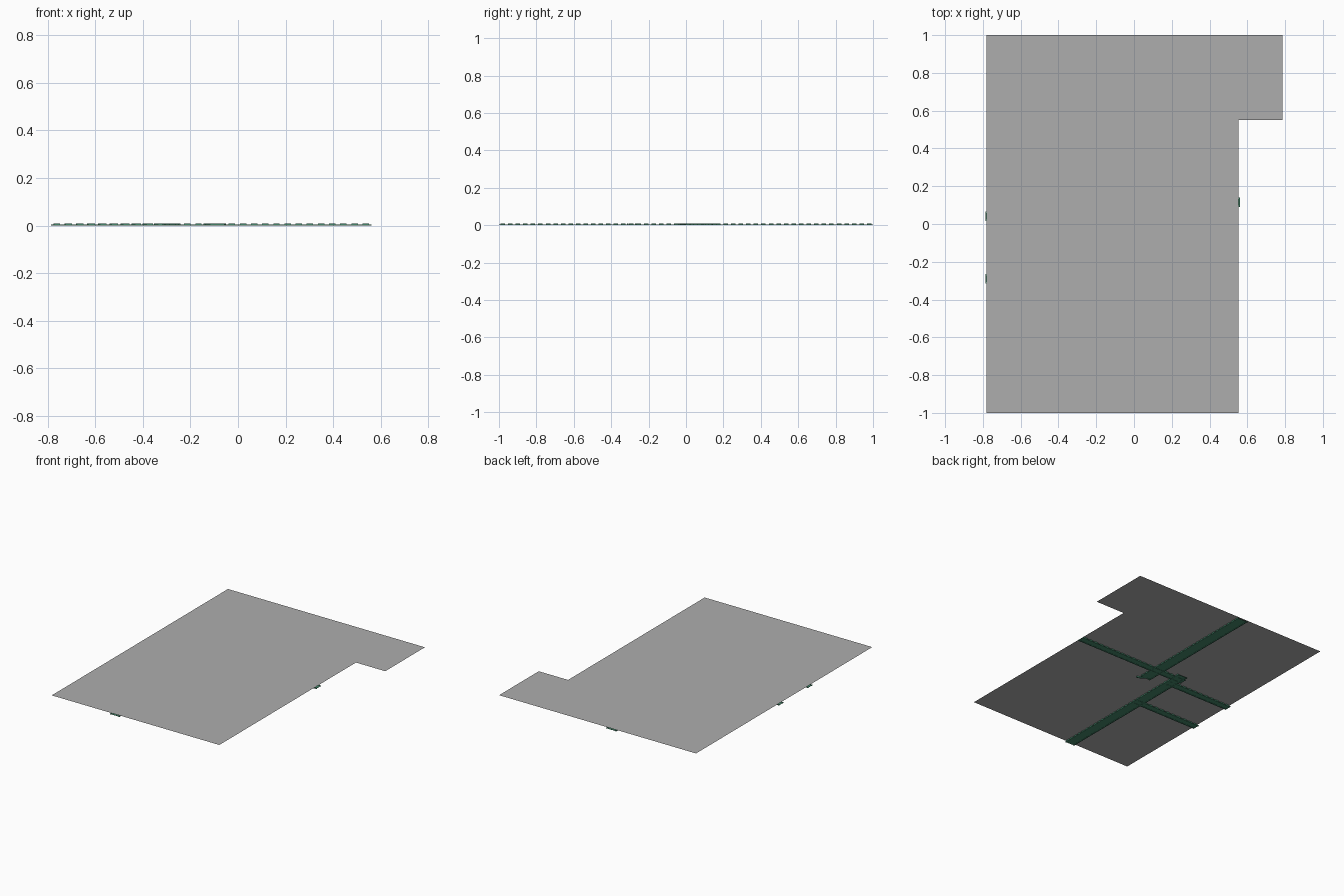
import bpy, bmesh
from mathutils import Matrix, Vector

if "Cube" in bpy.data.objects:
    bpy.data.objects.remove(bpy.data.objects["Cube"])


def material(name, colour):
    m = bpy.data.materials.new(name)
    m.diffuse_color = (*colour, 1)
    m.use_nodes = True
    m.node_tree.nodes["Principled BSDF"].inputs["Base Color"].default_value = m.diffuse_color
    return m


green = material("dark_green", (0.06, 0.25, 0.15))
grey = material("mid_grey", (0.42, 0.42, 0.42))


def finish(name, bm, mat):
    me = bpy.data.meshes.new(name)
    bm.to_mesh(me)
    bm.free()
    ob = bpy.data.objects.new(name, me)
    bpy.context.collection.objects.link(ob)
    me.materials.append(mat)
    return ob


def box(bm, lo, hi):
    lo, hi = Vector(lo), Vector(hi)
    m = Matrix.Translation((lo + hi) / 2) @ Matrix.Diagonal((*(hi - lo), 1))
    bmesh.ops.create_cube(bm, size=1, matrix=m)


# Thin L-shaped sheet on top
bm = bmesh.new()
outline = [(-0.78, -1), (0.552, -1), (0.552, 0.55), (0.785, 0.55), (0.785, 1), (-0.78, 1)]
bm.faces.new([bm.verts.new((x, y, 0.012)) for x, y in outline])
finish("top_sheet", bm, grey)


# Ribbed tray: thin pan, two side rails, slanted ribs below and spacers above
def tray(name, axis, start, end, centre, width, pitch, chevron=0.0):
    bm = bmesh.new()
    h = width / 2
    box(bm, (start, -h, 0.002), (end, h, 0.004))
    n = int((end - start) / pitch)
    for s in (-1, 1):
        a, b = sorted((s * h, s * (h - 0.008)))
        box(bm, (start, a, 0.0), (end, b, 0.005))
        for i in range(n):
            x = start + (i + 0.5) * (end - start) / n
            box(bm, (x - pitch * 0.3, a, 0.005), (x + pitch * 0.3, b, 0.009))
            # slanted half rib
            pts = [(x, 0), (x + 0.008, 0), (x + 0.008 - chevron, s * h), (x - chevron, s * h)]
            pts = [(min(max(p, start), end), q) for p, q in pts]
            f = bm.faces.new([bm.verts.new((p, q, 0.0005)) for p, q in pts])
            f.normal_update()
            if f.normal.z > 0:
                f.normal_flip()
    m = Matrix.Translation((0, centre, 0))
    if axis == 'y':
        m = Matrix.Translation((centre, 0, 0)) @ Matrix.Rotation(1.5707963, 4, 'Z')
    bmesh.ops.transform(bm, matrix=m, verts=bm.verts)
    return finish(name, bm, green)


tray("back_long_tray", 'y', -0.01, 1.0, -0.105, 0.08, 0.04, 0.02)
tray("front_long_tray", 'y', -1.0, 0.17, -0.28, 0.075, 0.04, 0.02)
tray("right_cross_tray", 'x', -0.33, 0.56, 0.115, 0.052, 0.045)
tray("left_cross_tray", 'x', -0.785, -0.27, 0.04, 0.05, 0.045)
tray("lower_left_cross_tray", 'x', -0.785, -0.25, -0.29, 0.05, 0.045)

# Slanted end stop of the back long tray
bm = bmesh.new()
box(bm, (-0.05, -0.006, 0.0), (0.05, 0.006, 0.008))
bmesh.ops.transform(bm, verts=bm.verts, matrix=Matrix.Translation((-0.095, -0.01, 0))
                    @ Matrix.Rotation(-0.6, 4, 'Z'))
finish("tray_end_stop", bm, green)
